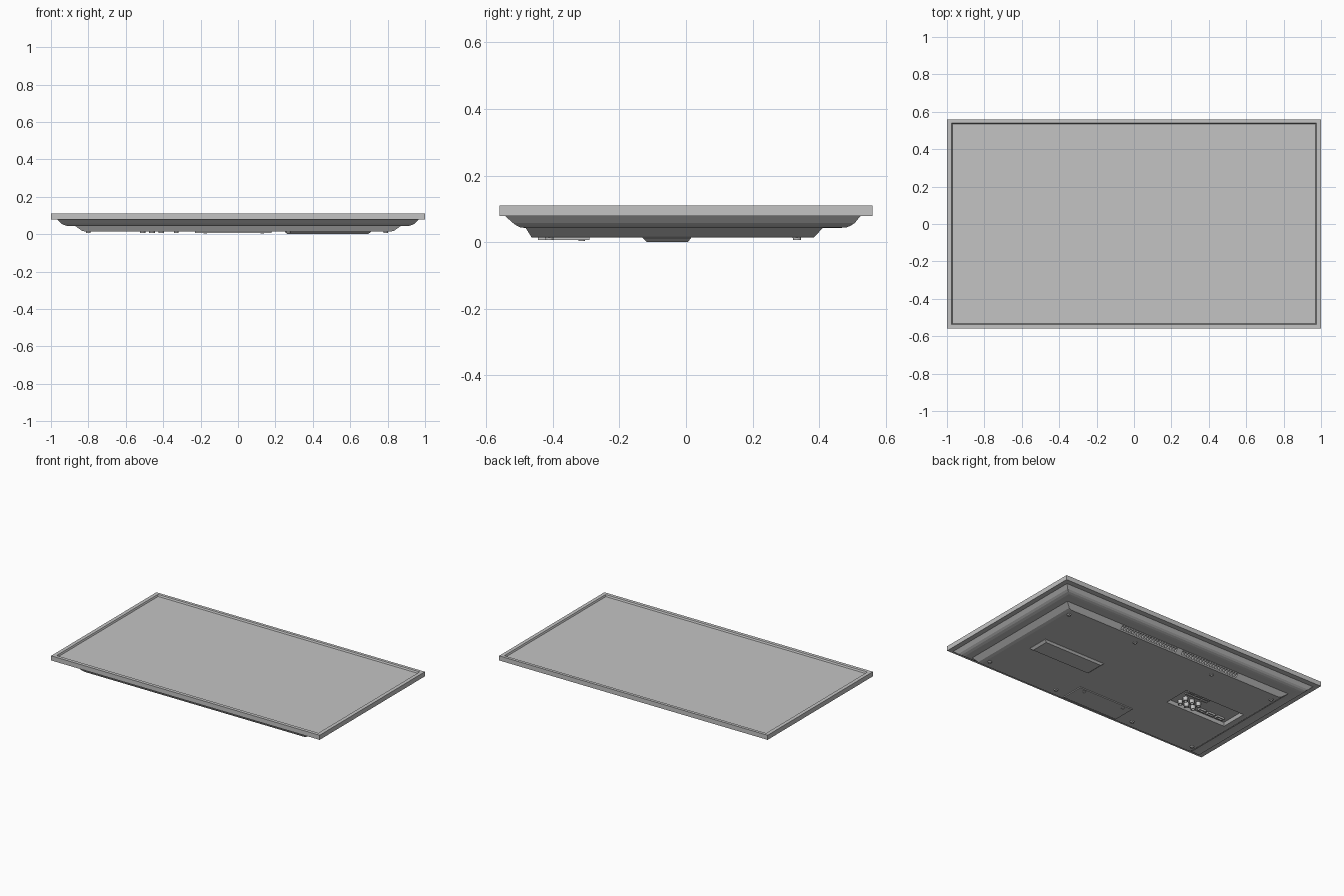
import bpy, bmesh, math

if "Cube" in bpy.data.objects:
    bpy.data.objects.remove(bpy.data.objects["Cube"])

# One flat grey for the whole model
grey = bpy.data.materials.new("neutral grey")
grey.diffuse_color = (0.55, 0.55, 0.55, 1)
grey.use_nodes = True
grey.node_tree.nodes["Principled BSDF"].inputs["Base Color"].default_value = grey.diffuse_color


def finish(name, bm):
    bmesh.ops.recalc_face_normals(bm, faces=bm.faces)
    me = bpy.data.meshes.new(name)
    bm.to_mesh(me)
    bm.free()
    me.materials.append(grey)
    ob = bpy.data.objects.new(name, me)
    bpy.context.collection.objects.link(ob)
    return ob


def add_loft(bm, rings):
    """Closed solid through rectangles (x0, x1, y0, y1, z)."""
    loops = [[bm.verts.new(p) for p in ((a, c, z), (b, c, z), (b, d, z), (a, d, z))]
             for a, b, c, d, z in rings]
    for lo, hi in zip(loops, loops[1:]):
        for i in range(4):
            j = (i + 1) % 4
            bm.faces.new((lo[i], lo[j], hi[j], hi[i]))
    bm.faces.new(loops[0][::-1])
    bm.faces.new(loops[-1])


def loft(name, rings):
    bm = bmesh.new()
    add_loft(bm, rings)
    return finish(name, bm)


def add_box(bm, a, b, c, d, z0, z1):
    add_loft(bm, [(a, b, c, d, z0), (a, b, c, d, z1)])


def add_lathe(bm, x, y, profile, n=16):
    """Closed round solid, profile = (radius, z) pairs."""
    loops = [[bm.verts.new((x + r * math.cos(math.tau * i / n),
                            y + r * math.sin(math.tau * i / n), z)) for i in range(n)]
             for r, z in profile]
    for lo, hi in zip(loops, loops[1:]):
        for i in range(n):
            j = (i + 1) % n
            bm.faces.new((lo[i], lo[j], hi[j], hi[i]))
    bm.faces.new(loops[0][::-1])
    bm.faces.new(loops[-1])


def cut(ob, cutter):
    cutter.hide_render = True
    mod = ob.modifiers.new("cut", 'BOOLEAN')
    mod.operation, mod.solver, mod.object = 'DIFFERENCE', 'EXACT', cutter
    bpy.context.view_layer.objects.active = ob
    bpy.ops.object.modifier_apply(modifier=mod.name)
    bpy.data.objects.remove(cutter, do_unlink=True)


# Bezel with the sunken screen
loft("bezel", [(-1, 1, -.56, .56, .079), (-1, 1, -.56, .56, .11),
               (-.975, .975, -.537, .54, .11), (-.97, .97, -.532, .535, .098)])
loft("screen", [(-.969, .969, -.531, .534, .0975), (-.969, .969, -.531, .534, .1)])

# Upper back shell, rounding over to a flat ledge
loft("upper_back_shell", [
    (-.89, .89, -.485, .465, .043), (-.915, .915, -.498, .482, .0445),
    (-.933, .933, -.509, .496, .05), (-.947, .947, -.52, .507, .058),
    (-.968, .968, -.545, .525, .08)])

# Lower back shell with port recess and vent slots cut in
lower = loft("lower_back_shell", [
    (-.815, .815, -.463, .383, .0135), (-.835, .835, -.466, .388, .0185),
    (-.87, .87, -.482, .412, .044)])
bm = bmesh.new()
add_loft(bm, [(-.79, -.34, -.098, .085, -.01), (-.79, -.34, -.098, .085, .0135),
              (-.78, -.35, -.088, .08, .032)])
for start in (-.475, .0):
    for i in range(22):
        x = start + i * .02
        add_box(bm, x, x + .01, .375, .45, .0205, .0395)
cut(lower, finish("shell_cutter", bm))

# Raised label block and stand cover plate
loft("raised_block", [(.265, .695, -.118, .005, 0), (.25, .71, -.13, .015, .012),
                      (.25, .71, -.13, .015, .02)])
loft("stand_cover", [(-.23, .18, -.445, -.29, .007), (-.23, .18, -.445, -.29, .02)])

# Case screws and stand cover screws: rim with a sunken centre
bm = bmesh.new()
for x in (-.8, -.33, .27, .79):
    for y in (-.41, .333):
        add_lathe(bm, x, y, [(.005, .011), (.007, .006), (.012, .006), (.013, .018)])
for x in (-.175, .13):
    add_lathe(bm, x, -.313, [(.004, .006), (.006, .003), (.01, .003), (.011, .012)])
finish("screws", bm)

# Round jacks in two rows
bm = bmesh.new()
for x in (-.41, -.46, -.51):
    for y in (-.055, -.005):
        add_lathe(bm, x, y, [(.007, .022), (.009, .006), (.015, .006), (.015, .035)])
finish("round_jacks", bm)

# Flat sockets with hollow mouths, and thin slots above the jacks
bm = bmesh.new()
for x in (-.58, -.65, -.72):
    add_loft(bm, [(x - .02, x + .02, -.061, -.049, .03),
                  (x - .02, x + .02, -.061, -.049, .02),
                  (x - .026, x + .026, -.067, -.043, .02),
                  (x - .026, x + .026, -.067, -.043, .035)])
for y in (.035, .06):
    for x in (-.4, -.46, -.52):
        add_box(bm, x - .024, x + .024, y - .006, y + .006, .025, .035)
finish("flat_sockets", bm)
